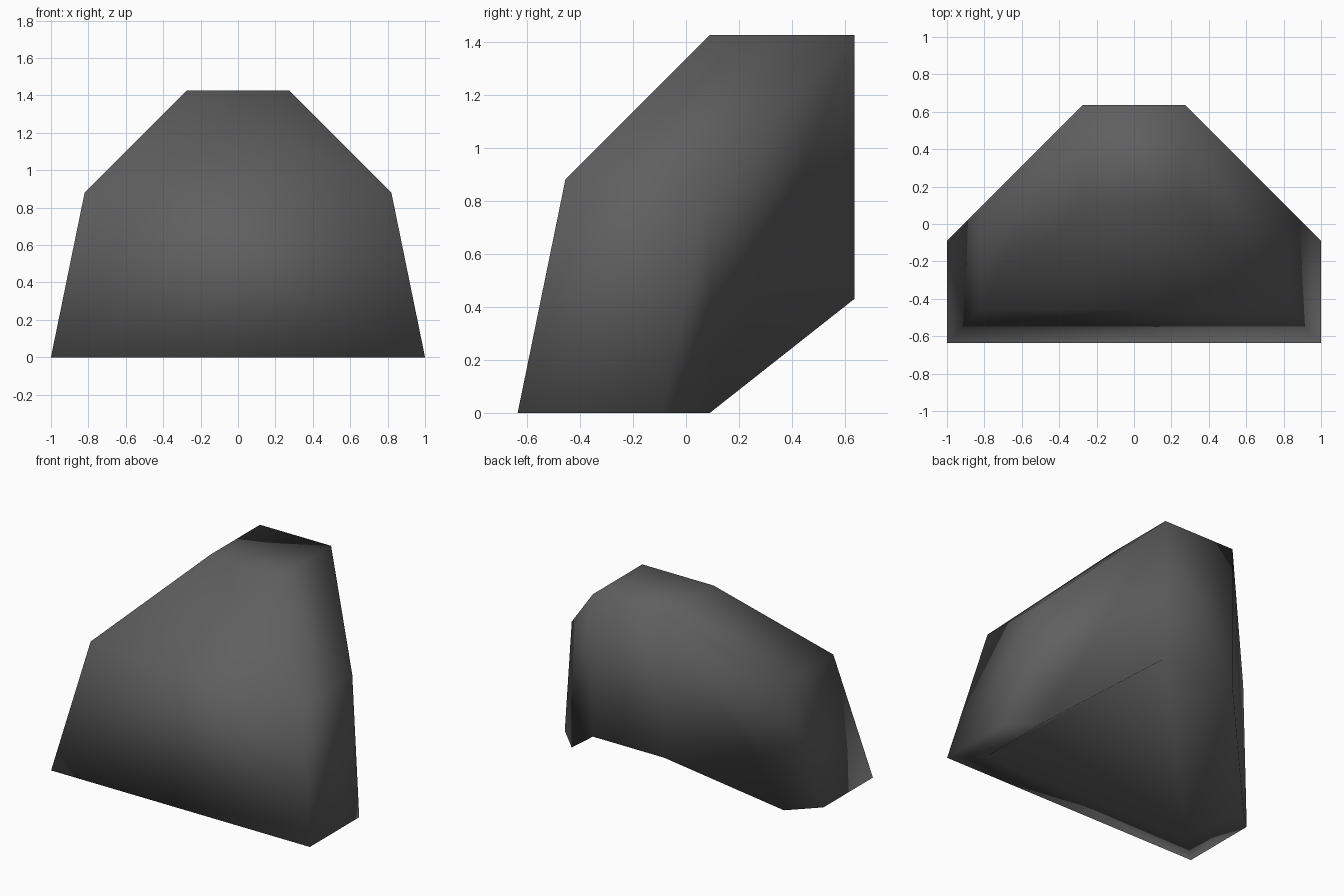
import bpy
import bmesh

old = bpy.data.objects.get("Cube")
if old:
    bpy.data.objects.remove(old, do_unlink=True)

# Dark stone colour
stone = bpy.data.materials.new("dark_grey_stone")
stone.use_nodes = True
colour = (0.115, 0.115, 0.115, 1.0)
stone.diffuse_color = colour
shader = stone.node_tree.nodes["Principled BSDF"]
shader.inputs["Base Color"].default_value = colour
shader.inputs["Roughness"].default_value = 0.9

# Corners of the left half of the block
corners = {
    "base_front": (1.0, -0.635, 0.0),
    "base_side": (1.0, -0.09, 0.0),
    "base_back": (0.82, 0.09, 0.0),
    "rim_inner": (0.82, -0.455, 0.0),
    "back_low": (0.275, 0.635, 0.43),
    "back_top": (0.275, 0.635, 1.425),
    "crown": (0.275, 0.09, 1.425),
    "brow": (0.82, -0.455, 0.88),
    "shoulder": (0.82, 0.09, 0.88),
}

bm = bmesh.new()
left = {n: bm.verts.new(p) for n, p in corners.items()}
right = {n: bm.verts.new((-p[0], p[1], p[2])) for n, p in corners.items()}

# Faces that span the middle: front, front slope, top, back, hollow underside, front rim
ring = ["base_front", "brow", "crown", "back_top", "back_low", "rim_inner"]
for a, b in zip(ring, ring[1:] + ring[:1]):
    bm.faces.new((left[a], right[a], right[b], left[b]))

# Side, upper chamfer, rear flank, side rim and inner underside slope on both halves
sides = [
    ("base_front", "base_side", "shoulder", "brow"),
    ("brow", "shoulder", "back_top", "crown"),
    ("base_side", "base_back", "shoulder"),
    ("base_back", "back_low", "back_top", "shoulder"),
    ("base_front", "base_side", "base_back", "rim_inner"),
    ("rim_inner", "base_back", "back_low"),
]
for half in (left, right):
    for names in sides:
        bm.faces.new([half[n] for n in names])

bmesh.ops.recalc_face_normals(bm, faces=bm.faces)
for face in bm.faces:
    face.smooth = True

mesh = bpy.data.meshes.new("stone_block")
bm.to_mesh(mesh)
bm.free()
mesh.materials.append(stone)
block = bpy.data.objects.new("stone_block", mesh)
bpy.context.collection.objects.link(block)
